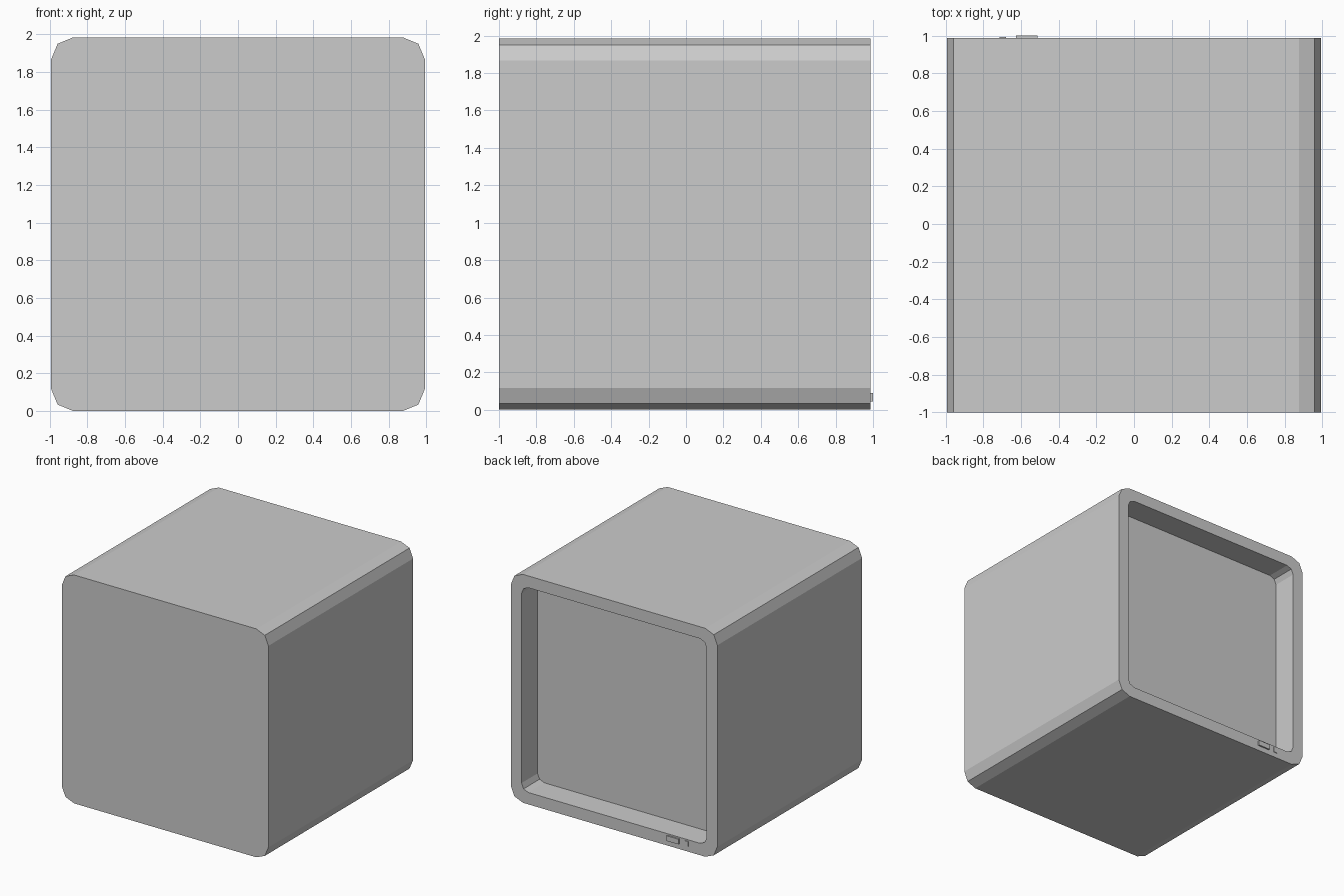
import bpy, bmesh, math

if "Cube" in bpy.data.objects:
    bpy.data.objects.remove(bpy.data.objects["Cube"])

def rounded(hw, hh, r, cz, y):
    # rounded rectangle in XZ, two flat segments per corner
    pts = []
    for q, (sx, sz) in enumerate([(1, 1), (-1, 1), (-1, -1), (1, -1)]):
        for k in range(3):
            a = math.radians(90 * q + 45 * k)
            pts.append((sx * (hw - r) + r * math.cos(a), y,
                        cz + sz * (hh - r) + r * math.sin(a)))
    return pts

def make_object(name, bm):
    bmesh.ops.recalc_face_normals(bm, faces=bm.faces)
    me = bpy.data.meshes.new(name)
    bm.to_mesh(me)
    bm.free()
    ob = bpy.data.objects.new(name, me)
    bpy.context.collection.objects.link(ob)
    return ob

# Casing: front cap, outer walls, back rim, recess walls, recess floor
HALF, BACK, DEPTH, RIM = 0.992, 0.987, 0.22, 0.103
bm = bmesh.new()
loops = [[bm.verts.new(p) for p in rounded(h, h, r, HALF, y)] for h, r, y in (
    (HALF, 0.117, -1.0),
    (HALF, 0.117, BACK),
    (HALF - RIM, 0.065, BACK),
    (HALF - RIM, 0.065, BACK - DEPTH))]
for a, b in zip(loops, loops[1:]):
    for i in range(len(a)):
        j = (i + 1) % len(a)
        bm.faces.new((a[i], a[j], b[j], b[i]))
bm.faces.new(loops[0])
bm.faces.new(loops[-1])
make_object("casing", bm)

# Back rim connectors
def block(name, x0, x1, y1, z0, z1):
    y0 = BACK - 0.01
    bm = bmesh.new()
    bmesh.ops.create_cube(bm, size=1)
    bmesh.ops.scale(bm, vec=(x1 - x0, y1 - y0, z1 - z0), verts=bm.verts)
    bmesh.ops.translate(bm, vec=((x0 + x1) / 2, (y0 + y1) / 2, (z0 + z1) / 2), verts=bm.verts)
    make_object(name, bm)

block("power_socket", -0.627, -0.513, 1.0, 0.045, 0.09)
block("small_button", -0.713, -0.68, 0.993, 0.045, 0.09)
